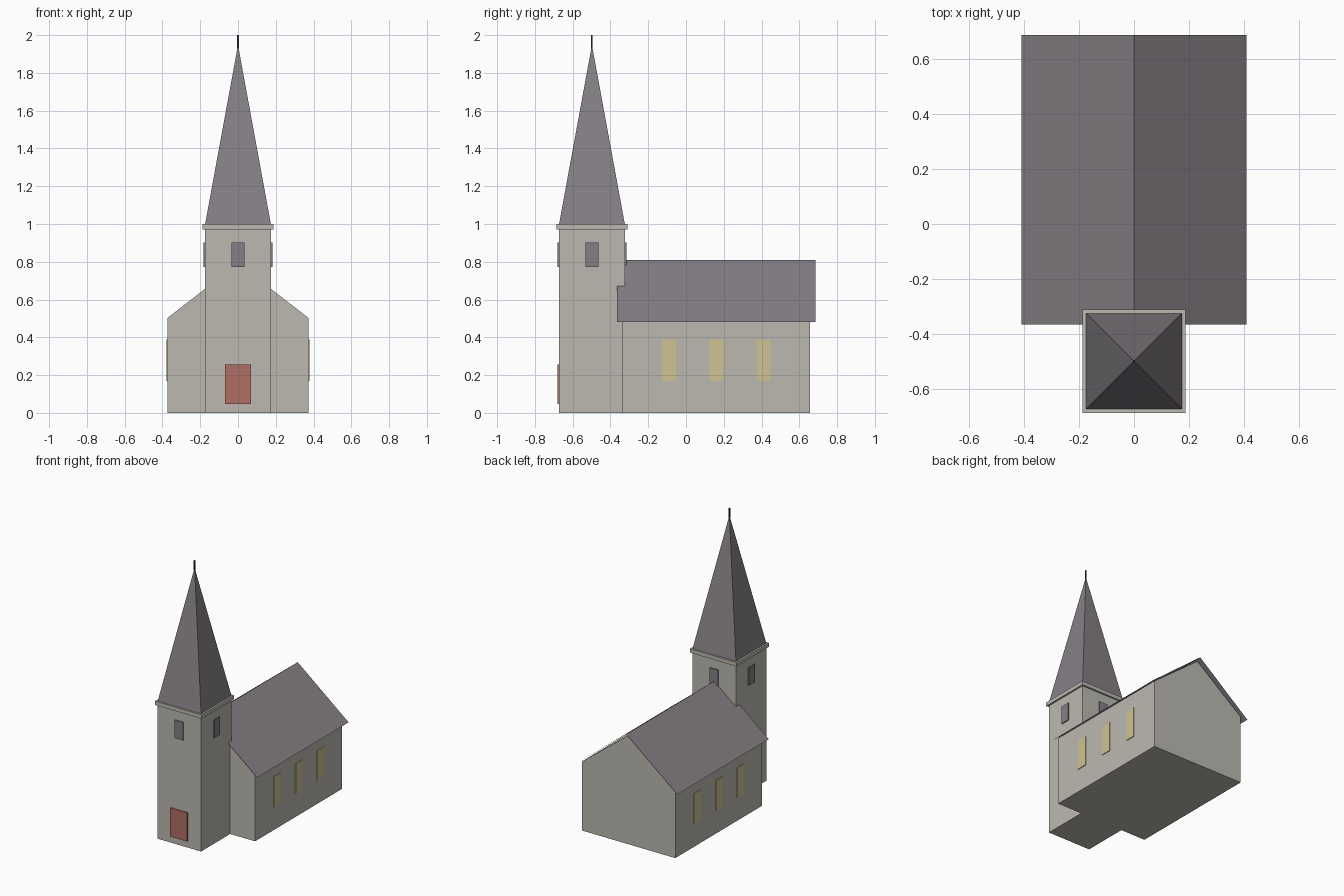
import bpy, math

if "Cube" in bpy.data.objects:
    bpy.data.objects.remove(bpy.data.objects["Cube"])


def material(name, r, g, b):
    lin = [((c / 255 + 0.055) / 1.055) ** 2.4 for c in (r, g, b)]
    m = bpy.data.materials.new(name)
    m.diffuse_color = (*lin, 1)
    m.use_nodes = True
    m.node_tree.nodes["Principled BSDF"].inputs["Base Color"].default_value = m.diffuse_color
    return m


stone = material("pale_stone", 188, 185, 176)
slate = material("grey_slate", 133, 127, 133)
red = material("red_door", 176, 111, 100)
glass = material("yellow_glass", 207, 194, 146)
iron = material("dark_iron", 50, 50, 54)


def mesh(name, verts, faces, mat):
    me = bpy.data.meshes.new(name)
    me.from_pydata(verts, [], faces)
    me.materials.append(mat)
    ob = bpy.data.objects.new(name, me)
    bpy.context.collection.objects.link(ob)
    return ob


def box(name, x0, x1, y0, y1, z0, z1, mat):
    v = [(x, y, z) for z in (z0, z1) for x, y in ((x0, y0), (x1, y0), (x1, y1), (x0, y1))]
    f = [(3, 2, 1, 0), (4, 5, 6, 7)] + [(i, (i + 1) % 4, (i + 1) % 4 + 4, i + 4) for i in range(4)]
    return mesh(name, v, f, mat)


# Nave: gabled profile extruded along y
profile = [(-0.374, 0), (0.374, 0), (0.374, 0.502), (0, 0.792), (-0.374, 0.502)]
n = len(profile)
verts = [(x, y, z) for y in (-0.338, 0.657) for x, z in profile]
faces = [tuple(range(n)), tuple(range(2 * n - 1, n - 1, -1))]
faces += [((i + 1) % n, i, i + n, (i + 1) % n + n) for i in range(n)]
mesh("nave", verts, faces, stone)

# Nave roof: thin folded sheet with overhanging eaves
verts = [(x, y, z) for y in (-0.365, 0.685) for x, z in ((-0.409, 0.482), (0, 0.81), (0.409, 0.482))]
mesh("nave_roof", verts, [(0, 1, 4, 3), (1, 2, 5, 4)], slate)

# Tower, cornice, spire and finial
T, H = -0.498, 0.174
box("tower", -H, H, T - H, T + H, 0, 0.972, stone)
box("cornice", -0.187, 0.187, T - 0.187, T + 0.187, 0.972, 1.0, stone)
verts = [(-H, T - H, 1), (H, T - H, 1), (H, T + H, 1), (-H, T + H, 1), (0, T, 1.948)]
mesh("spire", verts, [(3, 2, 1, 0)] + [(i, (i + 1) % 4, 4) for i in range(4)], slate)
box("finial", -0.004, 0.004, T - 0.004, T + 0.004, 1.93, 2.0, iron)

# Door plate
box("door", -0.068, 0.068, T - H - 0.008, T - H + 0.001, 0.047, 0.255, red)

# Belfry openings on all four tower sides
for k in range(4):
    ob = box("belfry_opening", -0.034, 0.034, -H - 0.008, -H + 0.001, 0.772, 0.902, slate)
    ob.location = (0, T, 0)
    ob.rotation_euler = (0, 0, k * math.pi / 2)

# Nave windows, three on each side
for s in (-1, 1):
    for y in (-0.09, 0.16, 0.41):
        xs = sorted((s * 0.373, s * 0.379))
        box("nave_window", *xs, y - 0.038, y + 0.038, 0.17, 0.388, glass)
